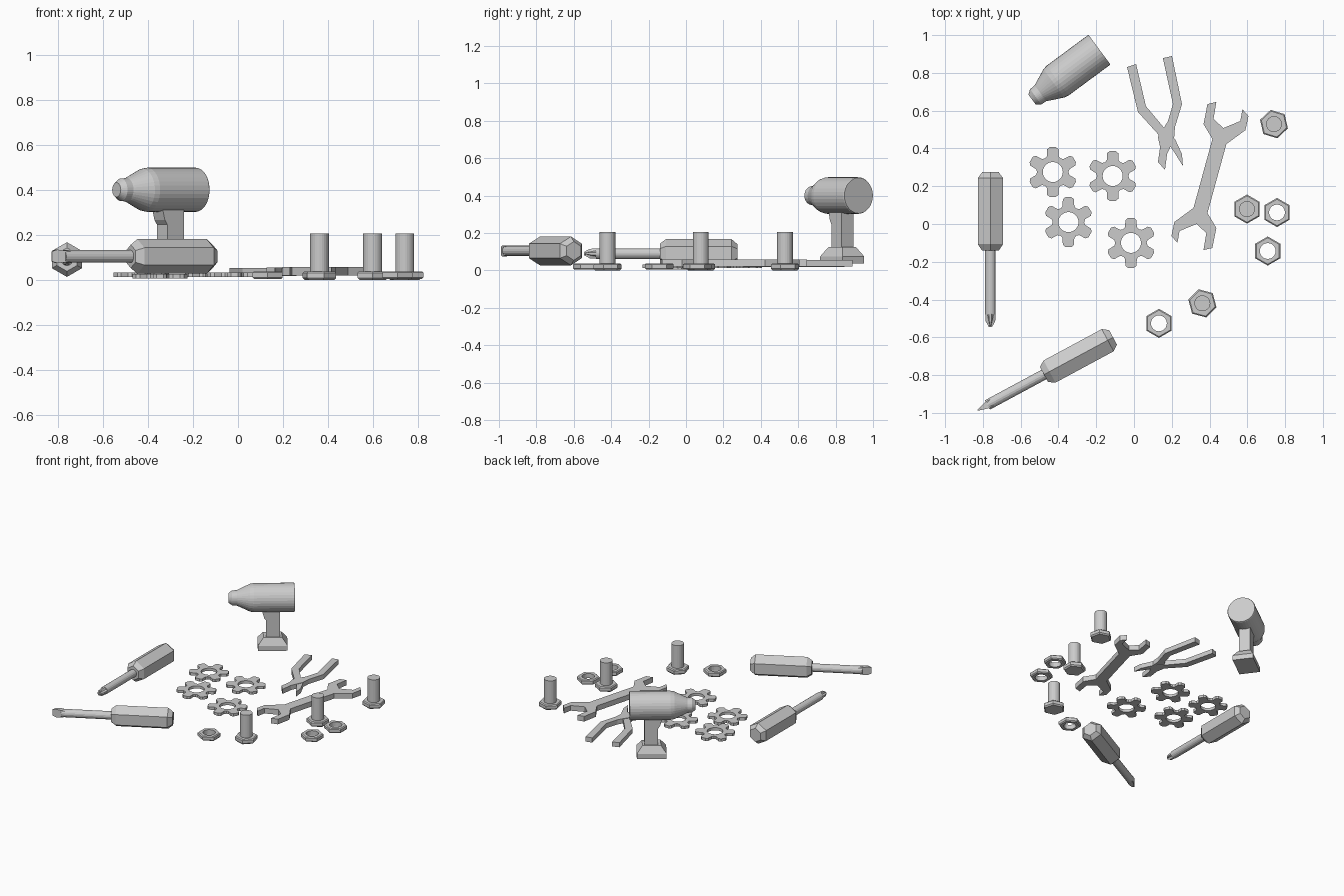
import bpy
from math import sin, cos, pi, radians

if "Cube" in bpy.data.objects:
    bpy.data.objects.remove(bpy.data.objects["Cube"])


def loft(name, rings, loop=False, pos=(0, 0, 0), turn=0):
    """Skin a stack of equal-sized rings; cap the ends or close into a loop."""
    n, m = len(rings[0]), len(rings)
    verts = [p for r in rings for p in r]
    faces = []
    for k in range(m if loop else m - 1):
        a, b = k * n, (k + 1) % m * n
        faces += [(a + i, a + (i + 1) % n, b + (i + 1) % n, b + i) for i in range(n)]
    if not loop:
        faces += [tuple(reversed(range(n))), tuple(range((m - 1) * n, m * n))]
    me = bpy.data.meshes.new(name)
    me.from_pydata(verts, [], faces)
    ob = bpy.data.objects.new(name, me)
    bpy.context.collection.objects.link(ob)
    ob.location = pos
    ob.rotation_euler[2] = radians(turn)
    # consistent outward normals
    import bmesh
    bm = bmesh.new()
    bm.from_mesh(me)
    bmesh.ops.recalc_face_normals(bm, faces=bm.faces)
    bm.to_mesh(me)
    bm.free()
    return ob


def circle(n, r, start=0):
    return [(r * cos(radians(start) + 2 * pi * i / n), r * sin(radians(start) + 2 * pi * i / n))
            for i in range(n)]


def flat(pts, z):
    return [(x, y, z) for x, y in pts]


def across(pts, s):
    return [(s, y, z) for y, z in pts]


def box(x0, x1, w, z):
    return [(x0, -w, z), (x1, -w, z), (x1, w, z), (x0, w, z)]


# Gears: six rounded teeth and a round hole
TOOTH = [(-30, .083), (-20, .090), (-14, .124), (-7, .133), (7, .133), (14, .124), (20, .090)]
polar = [(radians(90 + 60 * k + a), r) for k in range(6) for a, r in TOOTH]
outer = [(r * cos(a), r * sin(a)) for a, r in polar]
inner = [(.053 * cos(a), .053 * sin(a)) for a, r in polar]
for i, (x, y, z) in enumerate([(-.43, .275, .012), (-.113, .254, .012),
                               (-.347, .01, .005), (-.016, -.10, .012)]):
    loft(f"gear_{i + 1}", [flat(outer, 0), flat(outer, .02), flat(inner, .02), flat(inner, 0)],
         True, (x, y, z))

# Bolts: chamfered hexagon head with an upright shank
for i, (x, y, a) in enumerate([(.741, .529, 103), (.598, .079, 90), (.362, -.42, 105)]):
    loft(f"bolt_head_{i + 1}", [flat(circle(6, r, a), z) for r, z in
                                [(.068, 0), (.077, .009), (.077, .031), (.070, .037)]], pos=(x, y, 0))
    loft(f"bolt_shank_{i + 1}", [flat(circle(24, .042), z) for z in (.03, .205)], pos=(x, y, 0))


# Nuts: hexagon outline resampled so it matches the round hole
def hexagon(n, r, start):
    return [(r * cos(pi / 6) / cos((2 * pi * i / n) % (pi / 3) - pi / 6)
             * cos(radians(start) + 2 * pi * i / n),
             r * cos(pi / 6) / cos((2 * pi * i / n) % (pi / 3) - pi / 6)
             * sin(radians(start) + 2 * pi * i / n)) for i in range(n)]


for i, (x, y) in enumerate([(.757, .061), (.708, -.143), (.132, -.526)]):
    hole = circle(24, .042, 90)
    rings = [flat(hexagon(24, r, 90), z) for r, z in
             [(.070, .004), (.077, .011), (.077, .032), (.070, .038)]]
    loft(f"nut_{i + 1}", rings + [flat(hole, .038), flat(hole, .004)], True, (x, y, 0))

# Double-ended wrench: half outline turned through 180 degrees
half = [(.013, .196), (-.034, .275), (-.013, .381), (.034, .392), (.019, .302), (.071, .254),
        (.161, .291), (.172, .354), (.204, .317), (.188, .243), (.087, .169)]
wrench = half + [(-x, -y) for x, y in half]
loft("wrench", [flat(wrench, .02), flat(wrench, .058)], pos=(.402, .254, 0))

# Pliers: two crossing arms
arm_a = [(-.037, .831), (.011, .847), (.063, .624), (.164, .503), (.217, .45), (.254, .37),
         (.259, .307), (.196, .407), (.138, .45), (.127, .476), (.021, .593)]
arm_b = [(.153, .878), (.201, .889), (.254, .635), (.217, .513), (.212, .45), (.175, .37),
         (.164, .286), (.127, .328), (.138, .407), (.127, .46), (.18, .545), (.206, .635)]
loft("pliers_left_arm", [flat(arm_a, .018), flat(arm_a, .052)])
loft("pliers_right_arm", [flat(arm_b, .020), flat(arm_b, .055)])


# Screwdrivers: hexagonal handle and round shaft, laid along local x
def driver(tag, pos, turn):
    loft(f"{tag}_handle", [across(circle(6, r, 90), s) for s, r in
                           [(0, .050), (.032, .077), (.382, .077), (.415, .052)]], pos=pos, turn=turn)
    loft(f"{tag}_shaft", [across(circle(16, .028), s) for s in (.41, .755)], pos=pos, turn=turn)


p1, t1 = (-.76, .275, .09), -90
driver("cross_driver", p1, t1)


def cross(r, q):
    return [(r2 * cos(a), r2 * sin(a)) for k in range(4) for r2, a in
            [(r, k * pi / 2 - .25), (r, k * pi / 2 + .25), (q, k * pi / 2 + pi / 4)]]


loft("cross_driver_tip", [across(cross(r, q), s) for s, r, q in
                          [(.75, .028, .024), (.79, .026, .012), (.82, .009, .004)]], pos=p1, turn=t1)

p2, t2 = (-.111, -.60, .104), 208.3
driver("flat_driver", p2, t2)
loft("flat_driver_tip",
     [across([(-w, -h), (w, -h), (w, h), (-w, h)], s) for s, w, h in
      [(.72, .019, .019), (.755, .019, .026), (.79, .010, .030), (.814, .003, .022)]],
     pos=p2, turn=t2)

# Power drill: turned body, grip, trigger and battery foot
pd, td = (-.183, .923, 0), 216.5
loft("drill_body", [[(s, y, z + .4) for y, z in circle(32, r)] for s, r in
                    [(0, .095), (.006, .098), (.275, .098), (.30, .093), (.38, .056),
                     (.388, .052), (.42, .050), (.444, .032)]], pos=pd, turn=td)
loft("drill_grip", [box(.10, .192, .039, z) for z in (.11, .33)], pos=pd, turn=td)
loft("drill_trigger", [box(.15, x, .039, z) for x, z in
                       [(.191, .245), (.205, .265), (.222, .33)]], pos=pd, turn=td)
loft("drill_foot", [box(.148 - a, .148 + a, w, z) for a, w, z in
                    [(.10, .072, .038), (.10, .072, .075), (.062, .045, .125)]], pos=pd, turn=td)
